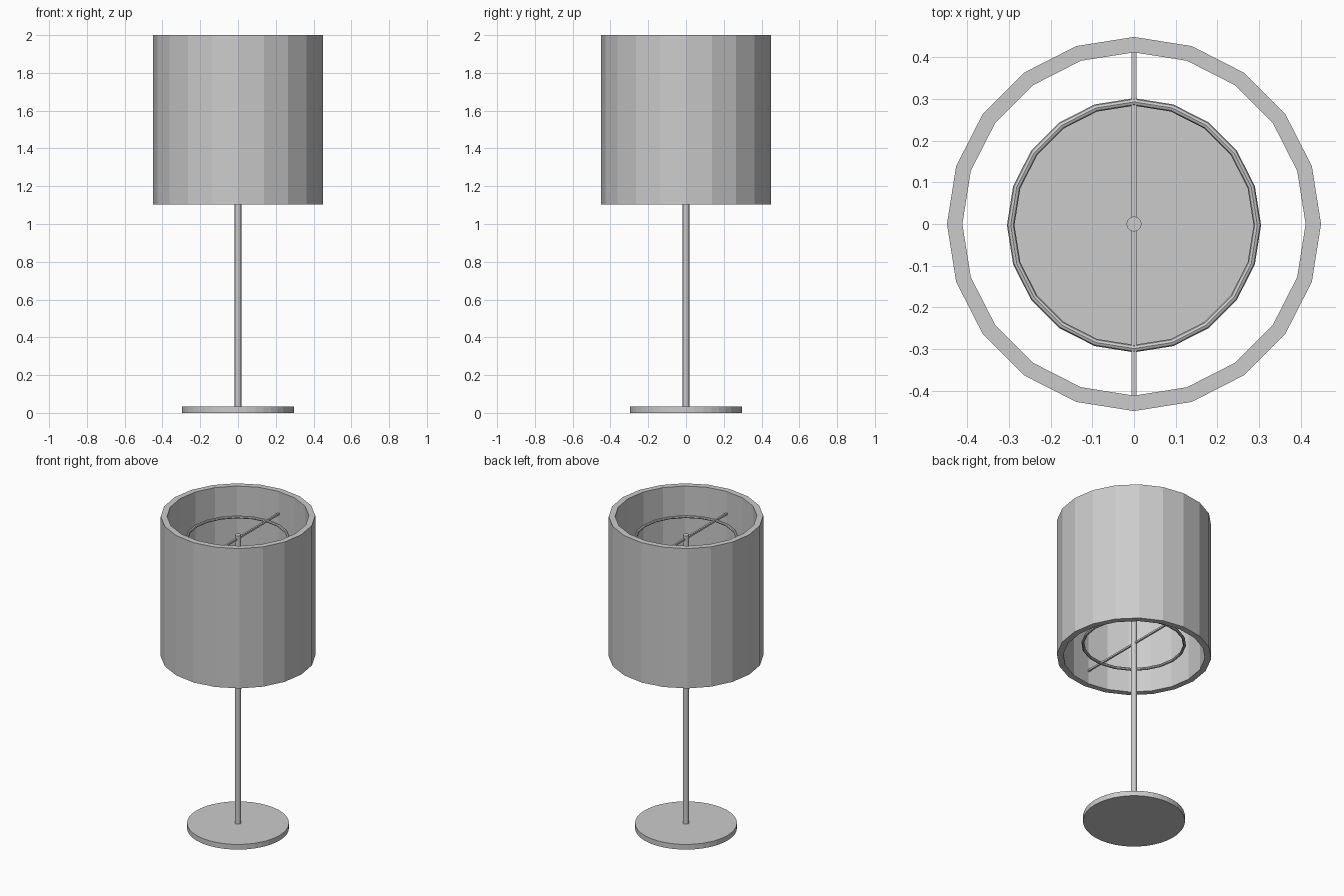
import bpy, bmesh
from math import sin, cos, pi

if "Cube" in bpy.data.objects:
    bpy.data.objects.remove(bpy.data.objects["Cube"])

SIDES = 20


def cylinder(name, radius, z0, z1, sides):
    bpy.ops.mesh.primitive_cylinder_add(vertices=sides, radius=radius, depth=z1 - z0,
                                        location=(0, 0, (z0 + z1) / 2))
    bpy.context.object.name = name


def lathe(name, profile):
    """Revolve a closed (radius, z) profile around the z axis."""
    bm = bmesh.new()
    loops = [[bm.verts.new((r * cos(2 * pi * i / SIDES), r * sin(2 * pi * i / SIDES), z))
              for r, z in profile] for i in range(SIDES)]
    n = len(profile)
    for i in range(SIDES):
        a, b = loops[i], loops[(i + 1) % SIDES]
        for j in range(n):
            k = (j + 1) % n
            bm.faces.new((a[j], b[j], b[k], a[k]))
    bmesh.ops.recalc_face_normals(bm, faces=bm.faces)
    mesh = bpy.data.meshes.new(name)
    bm.to_mesh(mesh)
    bm.free()
    bpy.context.collection.objects.link(bpy.data.objects.new(name, mesh))


# Foot disc and pole
cylinder("base", 0.296, 0.0, 0.033, 40)
cylinder("pole", 0.018, 0.03, 1.88, 20)

# Open drum shade with wall thickness
lathe("shade", [(0.449, 1.104), (0.449, 2.0), (0.412, 2.0), (0.412, 1.104)])

# Wire ring and square cross bar near the top and bottom of the shade
for label, z in (("lower", 1.19), ("upper", 1.857)):
    bpy.ops.mesh.primitive_torus_add(major_segments=SIDES, minor_segments=8,
                                     major_radius=0.296, minor_radius=0.009,
                                     location=(0, -0.003, z))
    bpy.context.object.name = label + "_ring"
    bpy.ops.mesh.primitive_cube_add(size=1, location=(0, 0, z))
    bar = bpy.context.object
    bar.name = label + "_cross_bar"
    bar.scale = (0.011, 0.83, 0.011)
